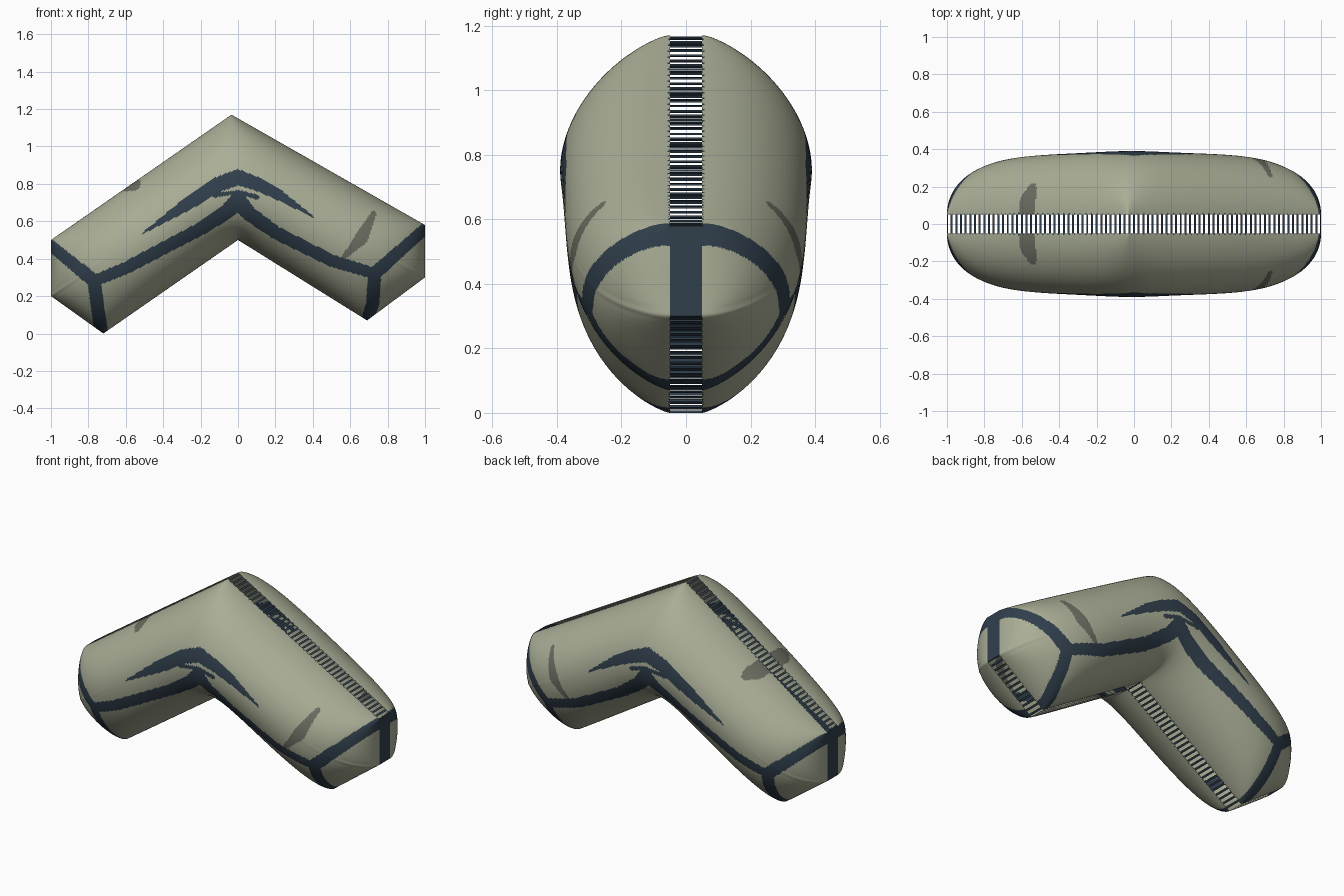
import bpy, bmesh, math
from mathutils import Vector as V

if "Cube" in bpy.data.objects:
    bpy.data.objects.remove(bpy.data.objects["Cube"])


def material(name, rgb):
    m = bpy.data.materials.new(name)
    m.use_nodes = True
    m.diffuse_color = (*rgb, 1)
    m.node_tree.nodes["Principled BSDF"].inputs["Base Color"].default_value = (*rgb, 1)
    return m


MATS = [material("sage", (0.40, 0.425, 0.305)),
        material("dark slate", (0.03, 0.05, 0.073)),
        material("grey olive", (0.15, 0.157, 0.122))]

# Outline of the bent cushion in x and z
APEX_IN, APEX_OUT = V((0, 0.5)), V((-0.035, 1.17))
ENDS = {1: (V((0.69, 0.07)), V((1, 0.3)), V((1, 0.58))),
        -1: (V((-0.72, 0)), V((-1, 0.2)), V((-1, 0.5)))}
RIM, BULGE, KINK = 0.05, 0.34, 0.55

# Painted bands: point lists with (x, z, half width)
BANDS = [
    [(-.77, .28, .03), (-.6, .35, .033), (-.2, .56, .035), (-.06, .65, .04),
     (0, .71, .045), (.06, .64, .04), (.2, .54, .035), (.5, .39, .033), (.73, .32, .03)],
    [(-1, .47, .03), (-.77, .28, .036), (-.73, 0, .036)],
    [(1, .56, .03), (.73, .32, .036), (.72, .16, .035), (.69, .07, .03)],
    [(-.51, .535, .004), (-.26, .70, .036), (-.1, .80, .04), (0, .835, .042),
     (.1, .80, .036), (.22, .74, .028), (.4, .625, .004)],
    [(-.13, .74, .014), (0, .757, .01), (.1, .73, .014)],
]
SMUDGE = [[(.56, .40, .01), (.66, .51, .036), (.725, .64, .015)],
          [(-.6, .785, .025), (-.56, .80, .038)]]


def in_band(p, band):
    for a, b in zip(band, band[1:]):
        pa, pb = V(a[:2]), V(b[:2])
        d = pb - pa
        t = min(1, max(0, (p - pa).dot(d) / d.length_squared))
        if (pa + d * t - p).length < a[2] + (b[2] - a[2]) * t:
            return True
    return False


def paint(p):
    if any(in_band(p, b) for b in BANDS):
        return 1
    return 2 if any(in_band(p, b) for b in SMUDGE) else 0


def plan(s, t):
    """Outline point: s runs along both arms, t from inner to outer edge, both 0 to 1."""
    u = math.sin(math.pi * (s - 0.5))
    v = 0.5 - 0.5 * math.cos(math.pi * t)
    low, mid, top = ENDS[1 if u >= 0 else -1]
    a = abs(u)
    tent = v / KINK if v < KINK else (1 - v) / (1 - KINK)
    p = APEX_IN.lerp(low, a).lerp(APEX_OUT.lerp(top, a), v)
    return p + (mid - low.lerp(top, KINK)) * tent * a * a


# Inflate the outline: relax a membrane pinned at the rim under even pressure
M, N, FINE = 132, 44, 3


def inflate():
    pts = [plan(i / M, j / N) for i in range(M + 1) for j in range(N + 1)]
    links = [{} for _ in pts]
    load = [0] * len(pts)
    for i in range(M):
        for j in range(N):
            k = i * (N + 1) + j
            for tri in ((k, k + N + 1, k + N + 2), (k, k + N + 2, k + 1)):
                for r in range(3):
                    a, b, c = tri[r], tri[r - 2], tri[r - 1]
                    e, f = pts[b] - pts[a], pts[c] - pts[a]
                    area = abs(e.x * f.y - e.y * f.x)
                    load[a] += area / 6
                    w = e.dot(f) / area / 2
                    links[b][c] = links[b].get(c, 0) + w
                    links[c][b] = links[c].get(b, 0) + w
    rows = []
    for i in range(1, M):
        for j in range(1, N):
            k = i * (N + 1) + j
            total = sum(links[k].values())
            rows.append((k, load[k] / total, [(n, w / total) for n, w in links[k].items()]))
    phi = [0.0] * len(pts)
    for _ in range(400):
        for k, q, near in rows:
            for n, w in near:
                q += w * phi[n]
            phi[k] += 1.92 * (q - phi[k])
    peak = max(phi)
    return [RIM + BULGE * math.sqrt(max(0, p) / peak) for p in phi]


HEIGHT = inflate()


def thickness(x, y):
    i, j = min(int(x), M - 1), min(int(y), N - 1)
    k, fx, fy = i * (N + 1) + j, x - i, y - j
    near = HEIGHT[k] * (1 - fy) + HEIGHT[k + 1] * fy
    far = HEIGHT[k + N + 1] * (1 - fy) + HEIGHT[k + N + 2] * fy
    return near * (1 - fx) + far * fx


def finish(bm, name):
    me = bpy.data.meshes.new(name)
    bm.to_mesh(me)
    bm.free()
    for m in MATS:
        me.materials.append(m)
    bpy.context.collection.objects.link(bpy.data.objects.new(name, me))


# Two inflated shells, front and back, sharing one painted layout
NU, NV = M * FINE, N * FINE
LAYOUT = [[(plan(i / NU, j / NV), thickness(i / FINE, j / FINE))
           for j in range(NV + 1)] for i in range(NU + 1)]


def cell_colour(i, j):
    if j in (0, NV - 1) and i % 4 == 0:  # frayed seam edge
        return 1
    return paint((LAYOUT[i][j][0] + LAYOUT[i + 1][j + 1][0]) / 2)


COLOUR = [[cell_colour(i, j) for j in range(NV)] for i in range(NU)]


def shell(name, side):
    bm = bmesh.new()
    grid = [[bm.verts.new((p.x, side * h, p.y)) for p, h in row] for row in LAYOUT]
    for i in range(NU):
        for j in range(NV):
            q = [grid[i][j], grid[i + 1][j], grid[i + 1][j + 1], grid[i][j + 1]]
            f = bm.faces.new(q if side < 0 else q[::-1])
            f.material_index = COLOUR[i][j]
            f.smooth = True
    finish(bm, name)


shell("front_shell", -1)
shell("back_shell", 1)


def strip(bm, a, b):
    """Flat piece bridging the two shells between outline points a and b."""
    f = bm.faces.new([bm.verts.new((p.x, y, p.y))
                      for p, y in ((a, -RIM), (b, -RIM), (b, RIM), (a, RIM))])
    f.material_index = 1


# Solid dark walls closing the tips of both arms
bm = bmesh.new()
for low, mid, top in ENDS.values():
    strip(bm, mid, top)
finish(bm, "tip_walls")

# Open stitched seam: evenly spaced rungs along the other edges
PITCH, FILL = 0.025, 0.42
bm = bmesh.new()
for low, mid, top in ENDS.values():
    for a, b in ((APEX_OUT, top), (APEX_IN, low), (low, mid)):
        dx = b.x - a.x
        k0, k1 = sorted((a.x / PITCH, b.x / PITCH))
        for k in range(math.ceil(k0), math.floor(k1) + 1):
            t = (k * PITCH - a.x) / dx
            dt = PITCH * FILL / 2 / abs(dx)
            strip(bm, a.lerp(b, max(0, t - dt)), a.lerp(b, min(1, t + dt)))
finish(bm, "seam_rungs")
